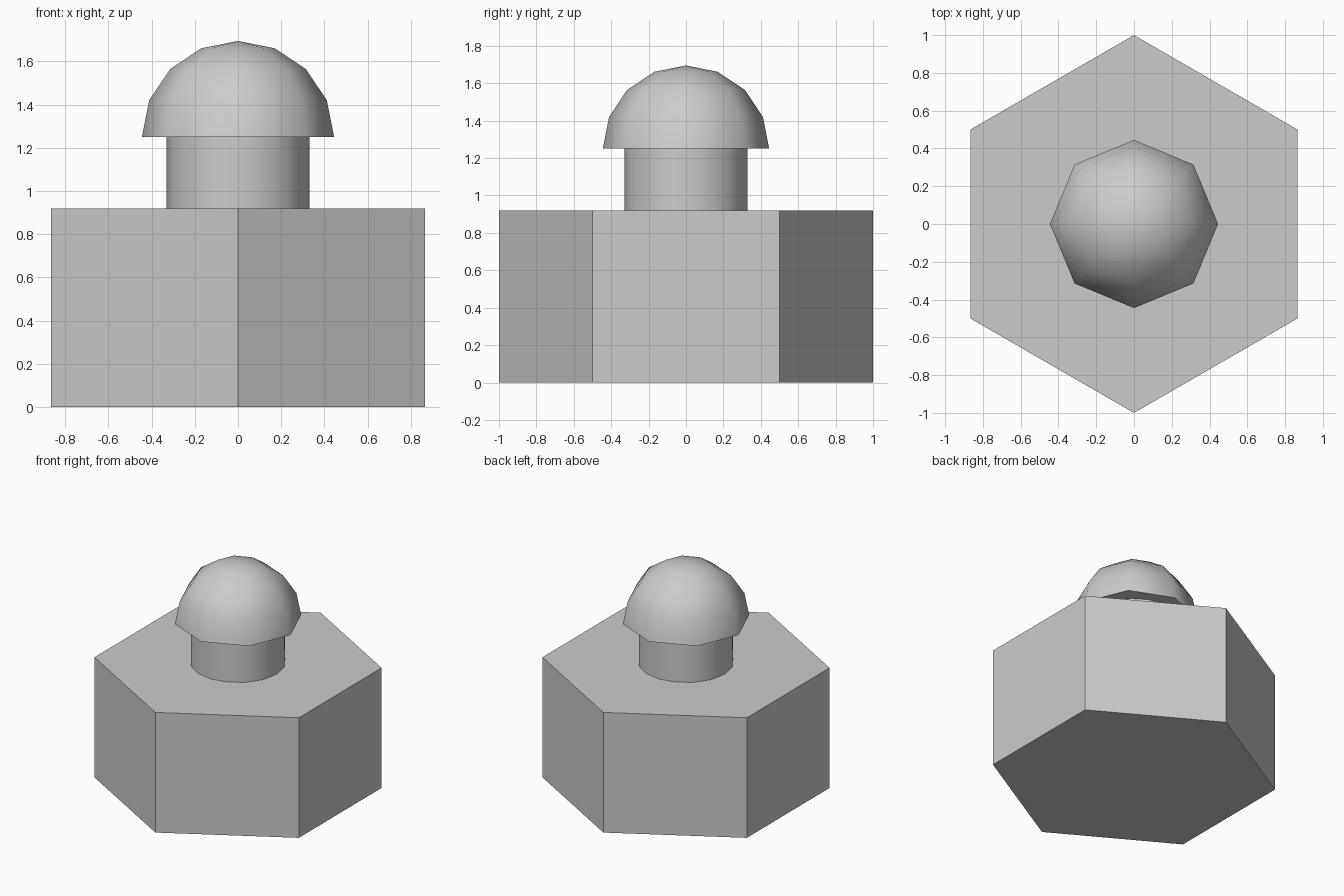
import bpy, bmesh, math

if "Cube" in bpy.data.objects:
    bpy.data.objects.remove(bpy.data.objects["Cube"])


def prism(name, sides, radius, z0, z1):
    bpy.ops.mesh.primitive_cylinder_add(vertices=sides, radius=radius, depth=z1 - z0,
                                        location=(0, 0, (z0 + z1) / 2))
    obj = bpy.context.object
    obj.name = name
    return obj


# Hexagonal base block, flat shaded
prism("hex_base", 6, 1.0, 0.0, 0.92)

# Round neck
prism("neck", 16, 0.33, 0.92, 1.25)
bpy.ops.object.shade_smooth_by_angle(angle=math.radians(50))

# Domed cap: upper half of an eight-sided sphere, closed underneath
bpy.ops.mesh.primitive_uv_sphere_add(segments=8, ring_count=8, radius=0.445,
                                     location=(0, 0, 1.25))
cap = bpy.context.object
cap.name = "dome_cap"
bm = bmesh.new()
bm.from_mesh(cap.data)
bmesh.ops.delete(bm, geom=[v for v in bm.verts if v.co.z < -0.01], context='VERTS')
bmesh.ops.holes_fill(bm, edges=[e for e in bm.edges if e.is_boundary], sides=0)
bmesh.ops.recalc_face_normals(bm, faces=bm.faces)
bm.to_mesh(cap.data)
bm.free()
bpy.ops.object.shade_smooth_by_angle(angle=math.radians(60))
